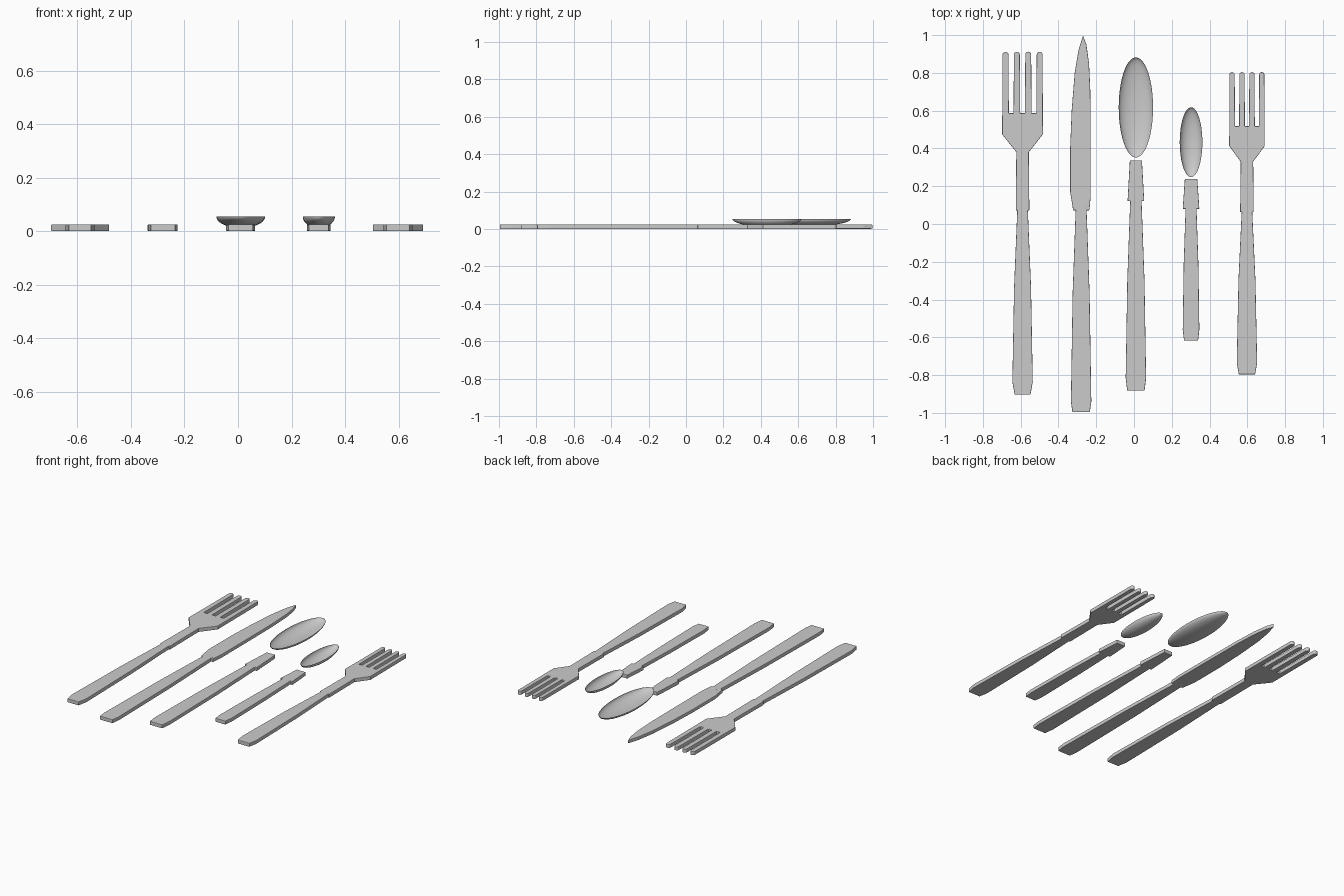
import bpy, bmesh, math

if "Cube" in bpy.data.objects:
    bpy.data.objects.remove(bpy.data.objects["Cube"])

THICK = 0.025


def plate(name, pts, z0=0.0, z1=THICK, bevel=0.003):
    """Extrude a flat outline into a softly bevelled plate."""
    bm = bmesh.new()
    face = bm.faces.new([bm.verts.new((x, y, z0)) for x, y in pts])
    up = bmesh.ops.extrude_face_region(bm, geom=[face])["geom"]
    bmesh.ops.translate(bm, vec=(0, 0, z1 - z0),
                        verts=[v for v in up if isinstance(v, bmesh.types.BMVert)])
    bmesh.ops.recalc_face_normals(bm, faces=bm.faces[:])
    me = bpy.data.meshes.new(name)
    bm.to_mesh(me)
    bm.free()
    ob = bpy.data.objects.new(name, me)
    bpy.context.collection.objects.link(ob)
    mod = ob.modifiers.new("soft_edges", "BEVEL")
    mod.width = bevel
    mod.segments = 2
    mod.limit_method = 'ANGLE'
    mod.angle_limit = math.radians(50)
    return ob


def mirrored(cx, right):
    """Close a right-hand half profile (top to bottom) around x = cx."""
    return ([(cx + x, y) for x, y in right] +
            [(cx - x, y) for x, y in reversed(right)])


def grip(top, wide, end, w0, w1, w2):
    """Half profile of a handle that flares, then tapers at its end."""
    mid = top + (wide - top) * 0.45
    return [(w0, top), (w0 + (w1 - w0) * 0.65, mid), (w1, wide), (w2, end)]


def fork(name, cx, half, tip, slot, shoulder, neck, collar, handle):
    # Neck and handle, from the shoulder down
    body = [(half, shoulder), (0.033, neck), (0.036, collar)] + handle
    pts = mirrored(cx, body)
    # Four round-tipped tines, left to right
    gap = half * 0.23
    w = (2 * half - 3 * gap) / 4
    for i in range(4):
        c = cx - half + w / 2 + i * (w + gap)
        r = w / 2 * 0.88
        if i > 0:
            pts.append((c - w / 2, slot))
        for k in range(9):
            a = math.pi * (1 - k / 8)
            pts.append((c + r * math.cos(a), tip - r + r * math.sin(a)))
        if i < 3:
            pts.append((c + w / 2, slot))
    plate(name, pts)


def bowl(name, cx, cy, rx, ry, rim=0.054, depth=0.042):
    """Open half ellipsoid."""
    bm = bmesh.new()
    bmesh.ops.create_uvsphere(bm, u_segments=48, v_segments=24, radius=1)
    bmesh.ops.delete(bm, geom=[v for v in bm.verts if v.co.z > 0.001], context='VERTS')
    for v in bm.verts:
        v.co = (cx + rx * v.co.x, cy + ry * v.co.y, rim + depth * v.co.z)
    for f in bm.faces:
        f.smooth = True
    me = bpy.data.meshes.new(name)
    bm.to_mesh(me)
    bm.free()
    bpy.context.collection.objects.link(bpy.data.objects.new(name, me))


# Forks
fork("dinner_fork", -0.59, 0.108, 0.912, 0.587, 0.475, 0.38, 0.072,
     grip(0.072, -0.836, -0.903, 0.028, 0.054, 0.042))
fork("salad_fork", 0.598, 0.094, 0.804, 0.518, 0.413, 0.33, 0.063,
     grip(0.063, -0.735, -0.796, 0.028, 0.054, 0.043))

# Knife
plate("knife_blade", [
    (-0.27, 0.998), (-0.252, 0.95), (-0.238, 0.85), (-0.231, 0.70), (-0.229, 0.40),
    (-0.229, 0.15), (-0.236, 0.072), (-0.322, 0.072), (-0.338, 0.17), (-0.338, 0.40),
    (-0.33, 0.60), (-0.314, 0.80), (-0.294, 0.92)], 0.001, THICK - 0.001)
plate("knife_handle", mirrored(-0.28, grip(0.10, -0.94, -0.995, 0.028, 0.054, 0.046)))

# Spoons
plate("tablespoon_handle", mirrored(0.01, [(0.032, 0.336), (0.044, 0.122)] +
      grip(0.122, -0.815, -0.882, 0.03, 0.054, 0.046)))
bowl("tablespoon_bowl", 0.01, 0.617, 0.091, 0.265)
plate("teaspoon_handle", mirrored(0.302, [(0.033, 0.238), (0.044, 0.08)] +
      grip(0.08, -0.56, -0.618, 0.029, 0.044, 0.037)))
bowl("teaspoon_bowl", 0.302, 0.433, 0.06, 0.185)
